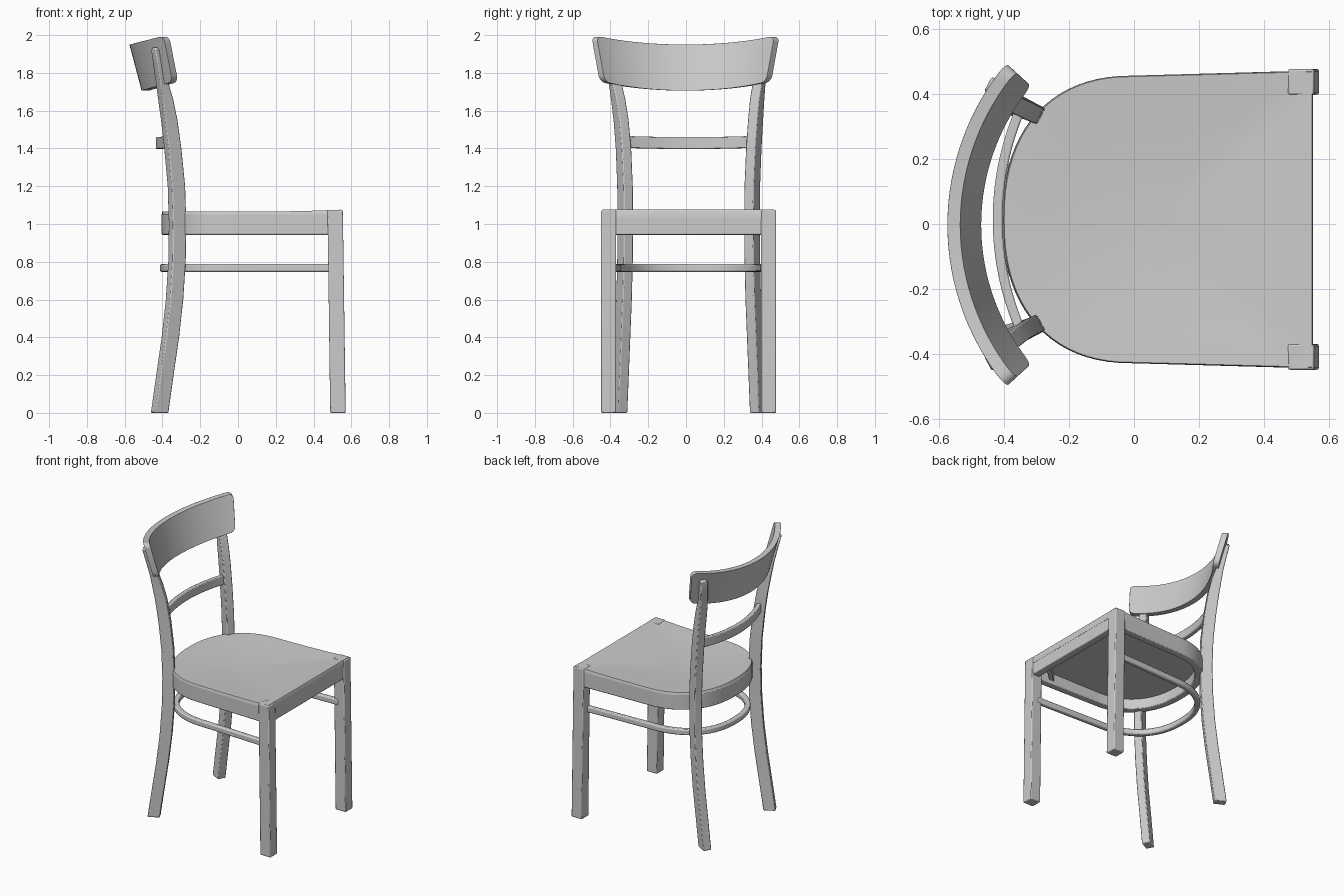
import bpy, bmesh
from math import sin, cos, pi, radians, sqrt
from mathutils import Vector

if "Cube" in bpy.data.objects:
    bpy.data.objects.remove(bpy.data.objects["Cube"])

YC = 0.014  # side-to-side centre of the seat frame


def finish(name, bm, bevel=0.006, angle=35):
    bmesh.ops.recalc_face_normals(bm, faces=bm.faces[:])
    me = bpy.data.meshes.new(name)
    bm.to_mesh(me)
    bm.free()
    ob = bpy.data.objects.new(name, me)
    bpy.context.collection.objects.link(ob)
    bpy.context.view_layer.objects.active = ob
    for o in bpy.context.selected_objects:
        o.select_set(False)
    ob.select_set(True)
    bpy.ops.object.shade_smooth_by_angle(angle=radians(angle))
    if bevel:
        m = ob.modifiers.new("soft_edges", 'BEVEL')
        m.width, m.segments, m.limit_method = bevel, 2, 'ANGLE'
        m.angle_limit = radians(40)
    return ob


def loft(name, sections, bevel=0.006):
    """Skin a row of equal cross-sections and cap both ends."""
    bm = bmesh.new()
    rows = [[bm.verts.new(p) for p in s] for s in sections]
    n = len(rows[0])
    for a, b in zip(rows, rows[1:]):
        for i in range(n):
            bm.faces.new((a[i], a[(i + 1) % n], b[(i + 1) % n], b[i]))
    bm.faces.new(rows[0])
    bm.faces.new(rows[-1])
    return finish(name, bm, bevel)


def outline(back, mid, front, x_front, n=40):
    """U shape: straight sides, superelliptic back."""
    pts = [(x_front, YC + front)]
    for i in range(n + 1):
        t = pi * i / n
        c, s = max(sin(t), 0) ** (2 / 2.3), abs(cos(t)) ** (2 / 2.3)
        pts.append((-back * c, YC + mid * s * (1 if cos(t) > 0 else -1)))
    pts.append((x_front, YC - front))
    return pts


def band(name, outer, inner, z0, z1, bevel=0.006):
    return loft(name, [[(*o, z0), (*o, z1), (*i, z1), (*i, z0)]
                       for o, i in zip(outer, inner)], bevel)


def rect(x0, x1, y0, y1, z):
    return [(x0, y0, z), (x1, y0, z), (x1, y1, z), (x0, y1, z)]


# Seat frame: bent apron and front rail
band("bent_apron", outline(.405, .443, .458, .53), outline(.355, .393, .405, .53), .943, 1.055)
loft("front_rail", [rect(.495, .55, YC - .43, YC + .43, z) for z in (.943, 1.058)])

# Seat panel with a shallow scoop
bm = bmesh.new()
edge = outline(.403, .443, .458, .551)
# subdivide the straight edges so that the scoop stays even
a, b = Vector(edge[0]), Vector(edge[1])
side_l = [tuple(a.lerp(b, k / 8)) for k in range(8)]
c, d = Vector(edge[-2]), Vector(edge[-1])
side_r = [tuple(c.lerp(d, k / 8)) for k in range(1, 9)]
front = [tuple(d.lerp(a, k / 10)) for k in range(1, 10)]
edge = side_l + edge[1:-1] + side_r + front
cx = 0.05


def ring(s, z=None):
    out = []
    for x, y in edge:
        px, py = cx + (x - cx) * s, YC + (y - YC) * s
        top = 1.066 - .02 * (1 - s * s) ** 1.3 + .01 * max(0, (px - .1) / .45) ** 2
        out.append(bm.verts.new((px, py, top if z is None else top - z)))
    return out


rings = [ring(.97, .05), ring(1, .05), ring(1, .006), ring(.993)]
rings += [ring(s) for s in (.95, .88, .78, .65, .5, .33, .15)]
for r0, r1 in zip(rings, rings[1:]):
    for i in range(len(r0)):
        j = (i + 1) % len(r0)
        bm.faces.new((r0[i], r0[j], r1[j], r1[i]))
bm.faces.new(rings[0])
bm.faces.new(rings[-1])
finish("seat", bm, 0, 50)

# Bent stretcher hoop
band("stretcher_hoop", outline(.413, .395, .415, .51), outline(.378, .36, .38, .51), .747, .788, .008)

# Back leg stations: z, x, y, radial depth, width
LEG = [(0, -.415, .366, .08, .056), (.2, -.387, .358, .08, .056), (.4, -.358, .35, .08, .056),
       (.6, -.336, .342, .08, .056), (.8, -.323, .337, .08, .056), (1.0, -.32, .335, .08, .056),
       (1.2, -.326, .337, .08, .056), (1.4, -.345, .345, .078, .056), (1.55, -.364, .356, .074, .056),
       (1.66, -.383, .368, .066, .056), (1.74, -.400, .380, .052, .055), (1.84, -.419, .403, .042, .053),
       (1.92, -.435, .423, .033, .05), (1.935, -.437, .425, .02, .03)]
R28 = radians(28)

for s, side in ((1, "left"), (-1, "right")):
    # Curved back leg, turned to face the seat centre
    secs = []
    for z, x, y, dep, wid in LEG:
        u = Vector((-cos(R28), sin(R28) * s, 0)) * dep / 2
        v = Vector((sin(R28), cos(R28) * s, 0)) * wid / 2
        p = Vector((x, y * s + (YC if z < 1.5 else YC * (1.935 - z) / .435), z))
        secs.append([p + u + v, p + u - v, p - u - v, p - u + v])
    loft("back_leg_" + side, secs)

    # Slightly raked front leg
    y0, y1 = sorted((YC + s * .384, YC + s * .463))
    loft("front_leg_" + side, [rect(.488, .57, y0, y1, 0), rect(.474, .555, y0, y1, 1.074)])

    # Corner brace under the seat
    loft("corner_brace_" + side,
         [[(.50, YC + s * .27, z), (.50, YC + s * .31, z),
           (.40, YC + s * .40, z), (.36, YC + s * .40, z)] for z in (.965, 1.02)], .003)

# Curved, tilted crest rail with rounded ends
secs, N, TM = [], 48, radians(42.5)
for i in range(N + 1):
    u = sin(pi * (i / N - .5))
    t = u * TM
    d = (1 - abs(u)) * .5
    r = .035
    h = .122 - (r - sqrt(max(0, r * r - (r - d) ** 2)) if d < r else 0)
    zc = 1.828 + .047 * u * u
    sec = []
    for z, th in ((zc - h, 0), (zc + h, 0), (zc + h, .04), (zc - h, .04)):
        rad = .725 - .265 * (1.95 - z) - th
        sec.append((.15 - rad * cos(t), rad * sin(t) - .003, z))
    secs.append(sec)
loft("crest_rail", secs, .012)

# Thin curved middle rail
secs, R = [], .87
for i in range(25):
    t = radians(23) * (i / 12 - 1)
    z = .006 * (i / 12 - 1) ** 2
    secs.append([(-.435 + R - q * cos(t), YC + q * sin(t), zz + z)
                 for q, zz in ((R, 1.397), (R, 1.46), (R - .03, 1.46), (R - .03, 1.397))])
loft("middle_rail", secs, .005)
